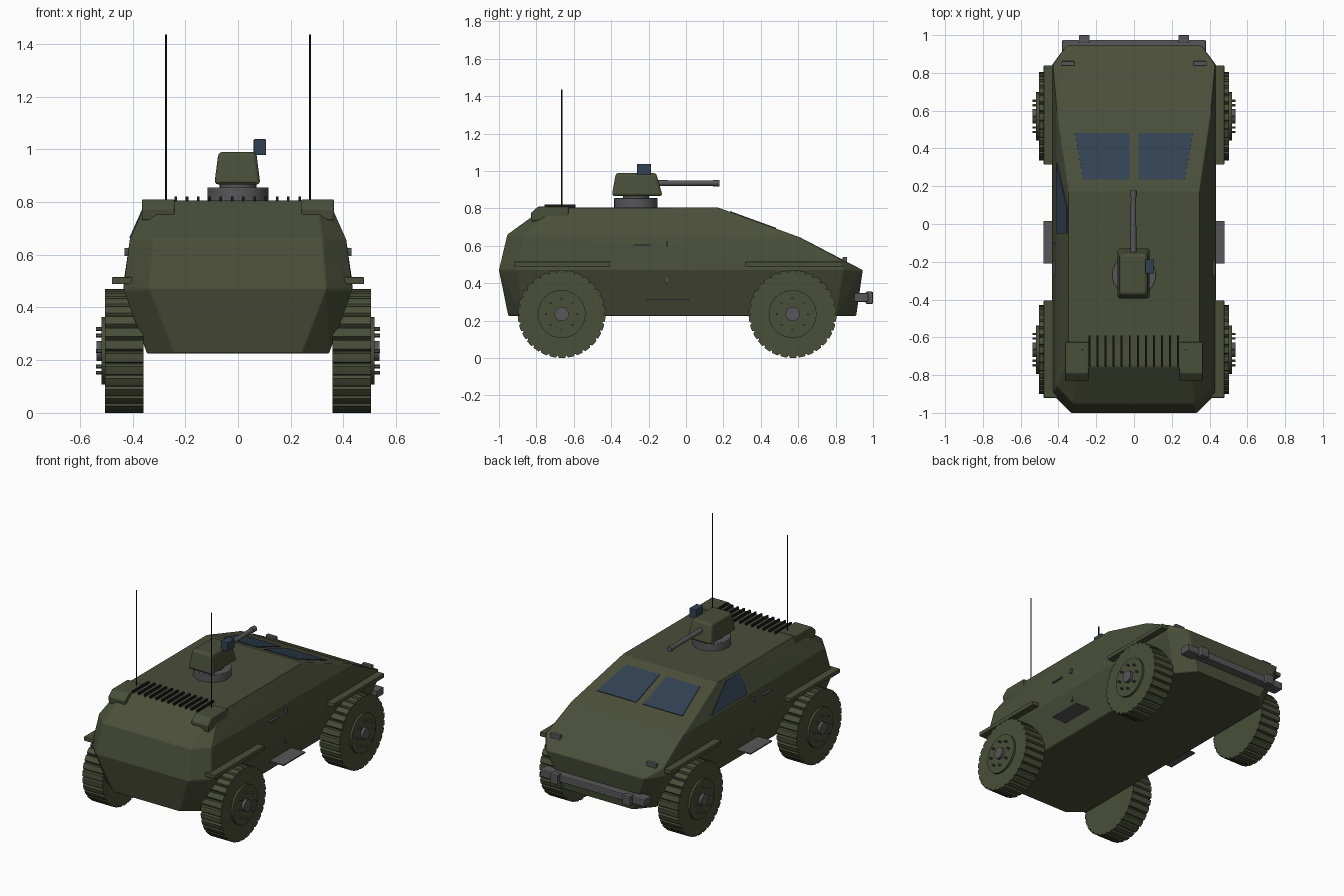
import bpy, bmesh, math
from mathutils import Matrix, Vector

if "Cube" in bpy.data.objects:
    bpy.data.objects.remove(bpy.data.objects["Cube"])


def material(name, rgb):
    m = bpy.data.materials.new(name)
    m.diffuse_color = (*rgb, 1)
    m.use_nodes = True
    m.node_tree.nodes["Principled BSDF"].inputs["Base Color"].default_value = m.diffuse_color
    return m


OLIVE = material("olive paint", (0.068, 0.077, 0.041))
GLASS = material("blue glass", (0.032, 0.053, 0.085))
STEEL = material("grey steel", (0.095, 0.095, 0.1))
BLACK = material("black", (0.01, 0.01, 0.01))


def finish(name, bm, mat, bevel=0.0, segments=2):
    bmesh.ops.recalc_face_normals(bm, faces=bm.faces)
    me = bpy.data.meshes.new(name)
    bm.to_mesh(me)
    bm.free()
    me.materials.append(mat)
    ob = bpy.data.objects.new(name, me)
    bpy.context.collection.objects.link(ob)
    if bevel:
        mod = ob.modifiers.new("bevel", "BEVEL")
        mod.width, mod.segments, mod.limit_method = bevel, segments, "ANGLE"
    return ob


def box(name, mat, x, y, z, bevel=0.0):
    """Box from (min, max) ranges on each axis."""
    bm = bmesh.new()
    size = [b - a for a, b in (x, y, z)]
    mid = [(a + b) / 2 for a, b in (x, y, z)]
    bmesh.ops.create_cube(bm, size=1, matrix=Matrix.Translation(mid) @ Matrix.Diagonal((*size, 1)))
    return finish(name, bm, mat, bevel)


def cylinder(name, mat, start, end, r, sides=32, r2=None, bevel=0.0):
    a, b = Vector(start), Vector(end)
    bm = bmesh.new()
    rot = (b - a).to_track_quat("Z", "Y").to_matrix().to_4x4()
    bmesh.ops.create_cone(bm, cap_ends=True, segments=sides, radius1=r, radius2=r2 or r,
                          depth=(b - a).length, matrix=Matrix.Translation((a + b) / 2) @ rot)
    ob = finish(name, bm, mat, bevel)
    bpy.context.view_layer.objects.active = ob
    ob.select_set(True)
    bpy.ops.object.shade_smooth_by_angle(angle=math.radians(35))
    ob.select_set(False)
    return ob


def convex(name, mat, points, bevel=0.0, segments=2):
    bm = bmesh.new()
    for p in points:
        bm.verts.new(p)
    bmesh.ops.convex_hull(bm, input=bm.verts)
    bmesh.ops.dissolve_limit(bm, angle_limit=0.02, verts=bm.verts, edges=bm.edges)
    return finish(name, bm, mat, bevel, segments)


def plate(name, mat, corners, thickness=0.008):
    """Thin plate, half sunk into the surface holding its corners."""
    c = [Vector(p) for p in corners]
    n = (c[1] - c[0]).cross(c[2] - c[0]).normalized() * thickness / 2
    return convex(name, mat, [p + n for p in c] + [p - n for p in c])


# Armoured hull: one convex body, half the corners mirrored
half = [(0.24, -0.95, 0.225), (0.345, -0.87, 0.225), (0.345, 0.8, 0.225), (0.25, 0.91, 0.225),
        (0.335, -1.0, 0.47), (0.435, -0.9, 0.47), (0.435, 0.84, 0.47), (0.36, 0.945, 0.47),
        (0.32, -0.955, 0.66), (0.41, -0.86, 0.66), (0.41, 0.61, 0.645), (0.43, 0.84, 0.523),
        (0.345, -0.70, 0.805), (0.30, -0.755, 0.805), (0.345, 0.17, 0.805)]
convex("hull", OLIVE, [(s * x, y, z) for x, y, z in half for s in (1, -1)], 0.006)


# Windscreen panes on the sloping front, and one side window
def slope_z(y):
    return 0.805 - (y - 0.17) * 0.16 / 0.44


for s, side in ((-1, "left"), (1, "right")):
    plate("windscreen_" + side, GLASS,
          [(s * x, y, slope_z(y)) for x, y in ((0.025, 0.48), (0.312, 0.48), (0.268, 0.235), (0.025, 0.235))])
plate("side_window", GLASS, [(-0.409, -0.05, 0.662), (-0.409, 0.32, 0.662),
                             (-0.353, 0.09, 0.787), (-0.353, -0.05, 0.787)])


# Wheels: toothed tyre, rim, hub and bolts
def tyre(name, s, y, z):
    lugs, bm = 30, bmesh.new()
    ring = []
    for i in range(lugs):
        for f, r in ((0.0, 0.224), (0.14, 0.235), (0.5, 0.235), (0.86, 0.235), (1.0, 0.224)):
            if f == 1.0:
                f = 0.999
            a = 2 * math.pi * (i + 0.07 + f * 0.93) / lugs
            ring.append(bm.verts.new((s * 0.358, y + r * math.cos(a), z + r * math.sin(a))))
    face = bm.faces.new(ring)
    out = bmesh.ops.extrude_face_region(bm, geom=[face])["geom"]
    bmesh.ops.translate(bm, vec=(s * 0.146, 0, 0), verts=[v for v in out if isinstance(v, bmesh.types.BMVert)])
    return finish(name, bm, OLIVE)


for s, side in ((-1, "left"), (1, "right")):
    for y, end in ((-0.665, "rear"), (0.57, "front")):
        tag, z = f"_{end}_{side}", 0.235
        tyre("tyre" + tag, s, y, z)
        cylinder("rim" + tag, OLIVE, (s * 0.49, y, z), (s * 0.518, y, z), 0.128)
        cylinder("hub" + tag, STEEL, (s * 0.5, y, z), (s * 0.537, y, z), 0.038, 20)
        for i in range(8):
            a = i * math.pi / 4
            by, bz = y + 0.083 * math.cos(a), z + 0.083 * math.sin(a)
            cylinder(f"wheel_bolt{tag}_{i}", STEEL, (s * 0.516, by, bz), (s * 0.538, by, bz), 0.007, 6)

    # Mudguards, step, door fittings
    def span(a, b):
        return tuple(sorted((s * a, s * b)))

    box("mudguard_rear_" + side, OLIVE, span(0.40, 0.478), (-0.92, -0.405), (0.488, 0.515), 0.003)
    box("mudguard_front_" + side, OLIVE, span(0.40, 0.478), (0.315, 0.84), (0.488, 0.515), 0.003)
    box("step_" + side, STEEL, span(0.37, 0.48), (-0.21, 0.015), (0.306, 0.314))
    box("door_handle_" + side, STEEL, span(0.405, 0.43), (-0.275, -0.19), (0.60, 0.61))
    box("door_hinge_upper_" + side, STEEL, span(0.405, 0.43), (-0.107, -0.095), (0.595, 0.625))
    box("door_hinge_lower_" + side, STEEL, span(0.40, 0.42), (-0.107, -0.095), (0.40, 0.43))

    # Headlight, bumper block, exhaust box, aerial
    box("headlight_" + side, STEEL, span(0.315, 0.385), (0.838, 0.862), (0.50, 0.54), 0.004)
    box("bumper_block_" + side, STEEL, span(0.235, 0.292), (0.96, 1.0), (0.29, 0.355), 0.006)
    convex("exhaust_box_" + side, OLIVE,
           [(s * x, y, z) for x in (0.24, 0.365)
            for y, z in ((-0.79, 0.81), (-0.83, 0.775), (-0.825, 0.73), (-0.63, 0.755), (-0.625, 0.81))], 0.006)
    cylinder("aerial_" + side, BLACK, (s * 0.273, -0.665, 0.79), (s * 0.273, -0.665, 1.435), 0.004, 8)

# Front bumper bar
box("bumper", STEEL, (-0.38, 0.38), (0.90, 0.975), (0.30, 0.348), 0.006)

# Engine vent slats on the rear roof
for i in range(12):
    x = -0.236 + i * 0.0427
    box(f"vent_slat_{i}", BLACK, (x - 0.005, x + 0.005), (-0.757, -0.59), (0.80, 0.82))

# Turret: ring, neck, tapered body, gun and sight
cylinder("turret_ring", STEEL, (0, -0.268, 0.80), (0, -0.268, 0.855), 0.116, 40, bevel=0.003)
cylinder("turret_neck", STEEL, (0, -0.268, 0.85), (0, -0.268, 0.88), 0.07, 24)
convex("turret_body", OLIVE,
       [(x, y, 0.866) for x in (-0.09, 0.085) for y in (-0.397, -0.125)]
       + [(x, y, 0.99) for x in (-0.074, 0.069) for y in (-0.375, -0.16)], 0.016, 3)
cylinder("gun_barrel", STEEL, (-0.003, -0.2, 0.935), (-0.003, 0.15, 0.935), 0.016, 16, r2=0.014)
cylinder("gun_muzzle", STEEL, (-0.003, 0.145, 0.935), (-0.003, 0.178, 0.935), 0.018, 16)
box("gun_sight", GLASS, (0.059, 0.107), (-0.262, -0.187), (0.978, 1.038), 0.004)
